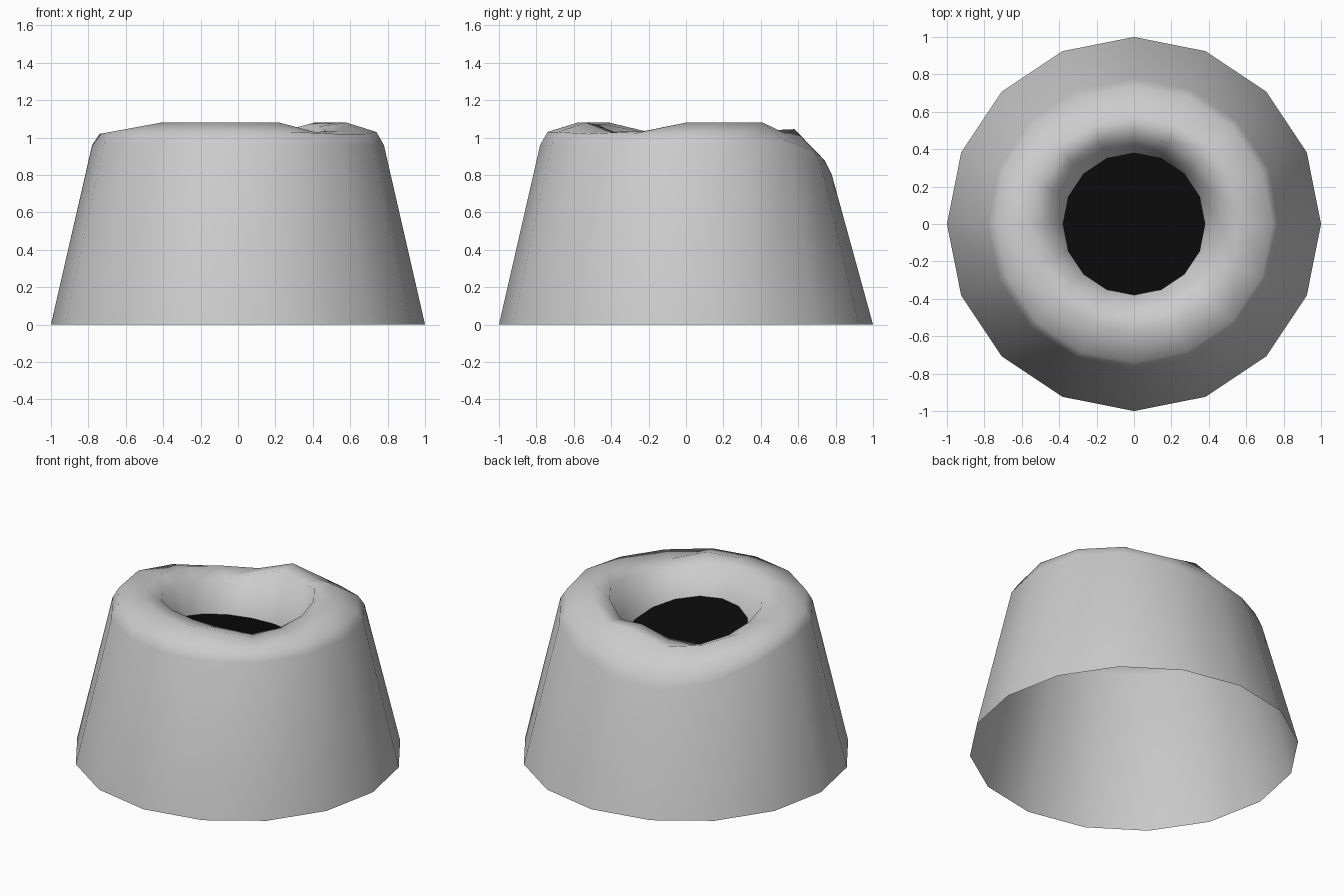
import bpy, bmesh
from math import sin, cos, tau

if "Cube" in bpy.data.objects:
    bpy.data.objects.remove(bpy.data.objects["Cube"])

N = 16
ANG = [i * tau / N for i in range(N)]

# Heights of the uneven rim, one value per side, counter-clockwise from +x
shoulder = [.96, .96, .93, .86, .80, .77, .82, .90] + [.96] * 8
outer_lip = [1.03, 1.02, .99, .93, .88, .86, .91, .97, 1.02] + [1.03] * 5 + [1.02, 1.02]
crest = [1.08, 1.08, 1.08, 1.02, 1.045, .97, .985, 1.02,
         1.035, 1.035, 1.08, 1.08, 1.08, 1.08, 1.03, 1.035]
inner_lip = [1.04, 1.06, 1.06, 1.01, 1.04, .98, .94, .97,
             1.00, 1.02, 1.05, 1.07, 1.07, 1.05, 1.01, 1.02]
floor_z = [.80 - .085 * sin(a) - .012 * cos(a) for a in ANG]

rings = [(1.0, [0] * N), (.78, shoulder), (.74, outer_lip),
         (.58, crest), (.47, inner_lip), (.38, floor_z)]


def add_ring(bm, r, heights):
    return [bm.verts.new((r * cos(a), r * sin(a), z)) for a, z in zip(ANG, heights)]


def finish(bm, name):
    mesh = bpy.data.meshes.new(name)
    bm.to_mesh(mesh)
    bm.free()
    ob = bpy.data.objects.new(name, mesh)
    bpy.context.collection.objects.link(ob)
    return ob


# Cone wall with rolled rim and crater wall, open underneath
bm = bmesh.new()
loops = [add_ring(bm, r, h) for r, h in rings]
for lo, hi in zip(loops, loops[1:]):
    for i in range(N):
        j = (i + 1) % N
        bm.faces.new((lo[i], lo[j], hi[j], hi[i]))
for f in bm.faces:
    f.smooth = True
finish(bm, "crater_cone")

# Dark crater floor
bm = bmesh.new()
bm.faces.new(add_ring(bm, .38, floor_z))
disc = finish(bm, "crater_floor")
mat = bpy.data.materials.new("black")
mat.diffuse_color = (.003, .003, .003, 1)
mat.use_nodes = True
mat.node_tree.nodes["Principled BSDF"].inputs["Base Color"].default_value = mat.diffuse_color
disc.data.materials.append(mat)
